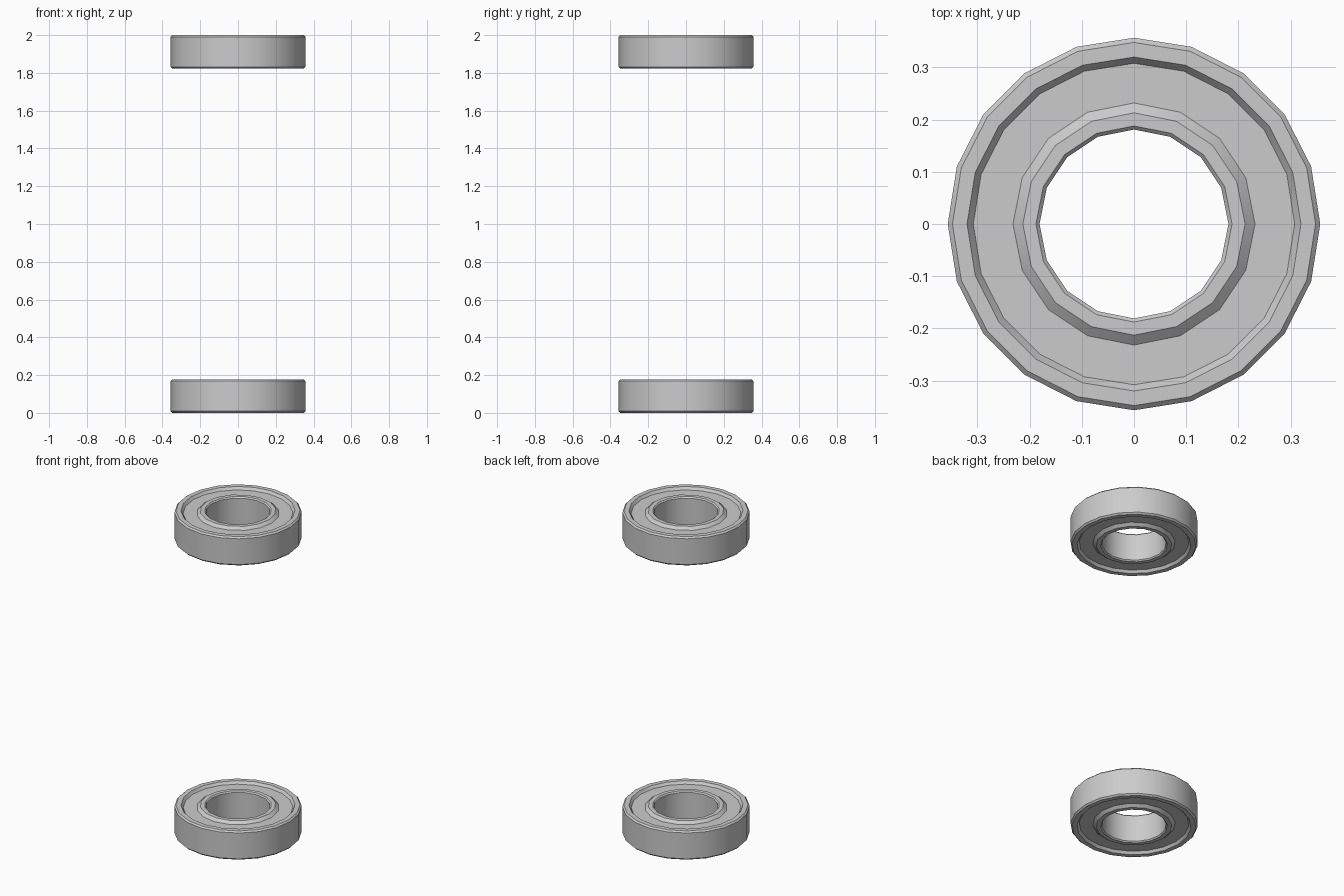
import bpy, bmesh, math

if "Cube" in bpy.data.objects:
    bpy.data.objects.remove(bpy.data.objects["Cube"])

H = 0.178          # bearing thickness
C = 0.009          # edge chamfer
D = 0.016          # shield recess depth


def lathe(name, profile, sides, z0):
    """Revolve a closed (radius, height) profile around z."""
    bm = bmesh.new()
    rings = []
    for i in range(sides):
        a = 2 * math.pi * i / sides + math.pi / 2
        rings.append([bm.verts.new((r * math.cos(a), r * math.sin(a), z0 + z))
                      for r, z in profile])
    n = len(profile)
    for i in range(sides):
        p, q = rings[i], rings[(i + 1) % sides]
        for j in range(n):
            k = (j + 1) % n
            bm.faces.new((p[j], q[j], q[k], p[k]))
    bmesh.ops.recalc_face_normals(bm, faces=bm.faces)
    me = bpy.data.meshes.new(name)
    bm.to_mesh(me)
    bm.free()
    ob = bpy.data.objects.new(name, me)
    bpy.context.collection.objects.link(ob)
    bpy.ops.object.select_all(action='DESELECT')
    ob.select_set(True)
    bpy.context.view_layer.objects.active = ob
    bpy.ops.object.shade_smooth_by_angle(angle=math.radians(30))
    return ob


def mirrored(half):
    """Complete a profile from its upper half."""
    return half + [(r, H - z) for r, z in reversed(half)]


# Upper halves of the ring profiles
outer = mirrored([(0.308, H - D), (0.320, H), (0.348, H), (0.357, H - C)])
inner = mirrored([(0.181, H - C * 0.8), (0.188, H), (0.213, H), (0.232, H - D)])
shield = mirrored([(0.205, H - D), (0.312, H - D)])

# Two identical bearings, bottom and top
for label, z in (("lower", 0.0), ("upper", 2.0 - H)):
    lathe(label + "_outer_ring", outer, 20, z)
    lathe(label + "_inner_ring", inner, 16, z)
    lathe(label + "_shield", shield, 20, z)
